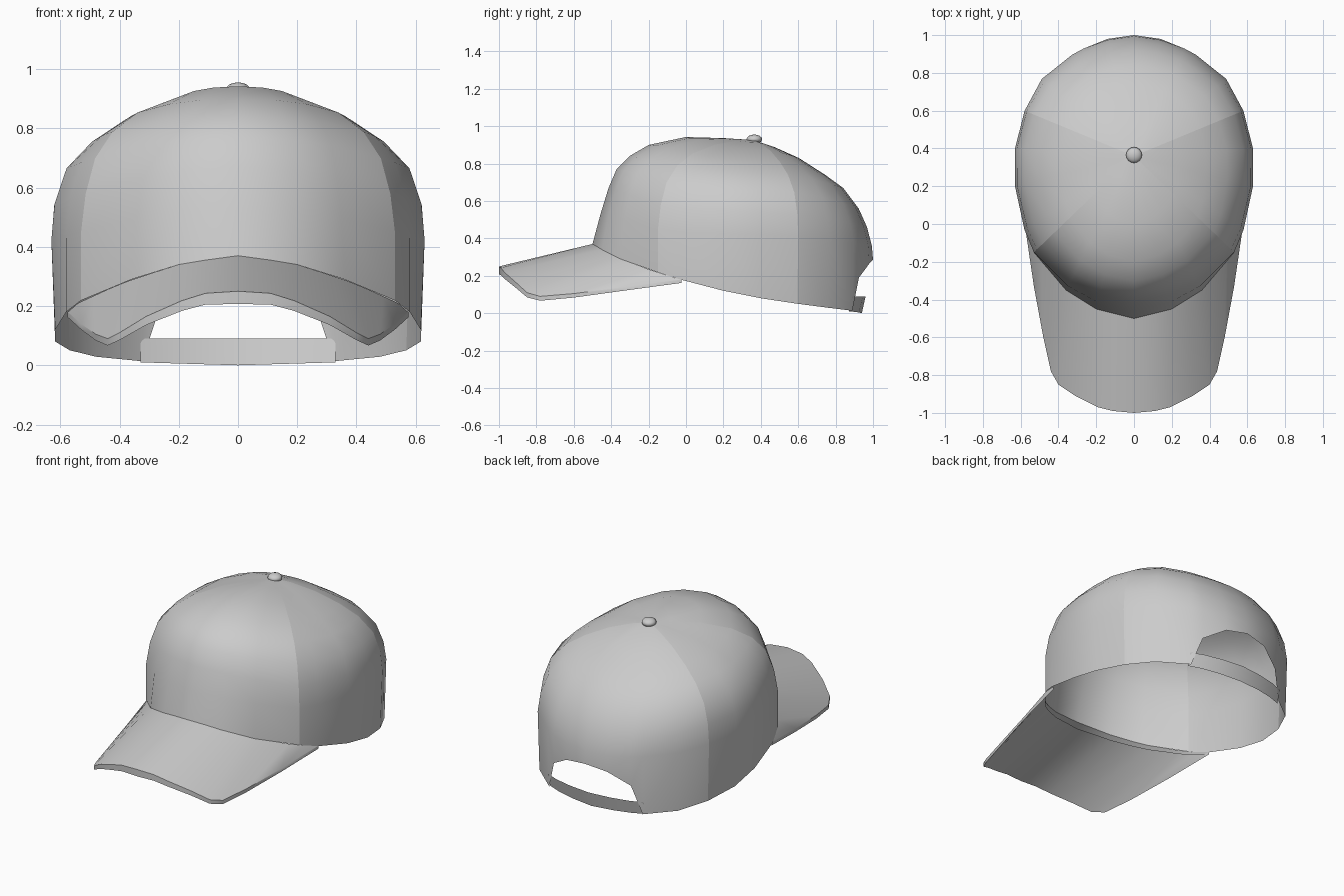
import bpy, bmesh
from mathutils import Vector

if "Cube" in bpy.data.objects:
    bpy.data.objects.remove(bpy.data.objects["Cube"])


def lerp_table(table, v):
    for (a, za), (b, zb) in zip(table, table[1:]):
        if v <= b:
            return za + (zb - za) * (v - a) / (b - a)
    return table[-1][1]


def blend(p, q, t):
    return [(a + (c - a) * t, b + (d - b) * t) for (a, b), (c, d) in zip(p, q)]


def make_object(name, bm, sharp_angle=None):
    # Half mesh on +x, mirrored to the other side
    bmesh.ops.recalc_face_normals(bm, faces=bm.faces)
    mesh = bpy.data.meshes.new(name)
    bm.to_mesh(mesh)
    bm.free()
    ob = bpy.data.objects.new(name, mesh)
    bpy.context.collection.objects.link(ob)
    mod = ob.modifiers.new("Mirror", "MIRROR")
    mod.merge_threshold = 0.002
    for p in mesh.polygons:
        p.use_smooth = True
    if sharp_angle:
        mesh.set_sharp_from_angle(angle=sharp_angle)
    return ob


def bridge(bm, a, b):
    for i in range(len(a) - 1):
        bm.faces.new((a[i], a[i + 1], b[i + 1], b[i]))


# Crown: plan outline, four meridian profiles (radius fraction, z) and rim heights
APEX = Vector((0, 0.36, 0.926))
plan = [(0, -.5), (.2, -.45), (.36, -.35), (.53, -.15), (.58, -.03), (.63, .2), (.63, .4),
        (.58, .6), (.49, .77), (.33, .9), (.27, .933), (.14, .98), (0, 1)]
front = [(.18, .936), (.42, .942), (.65, .9), (.77, .84), (.85, .77), (.9, .67), (.95, .53)]
corner = [(.17, .922), (.4, .903), (.64, .855), (.8, .79), (.91, .7), (.97, .58), (1, .45)]
side = [(.15, .914), (.38, .876), (.6, .818), (.78, .75), (.92, .66), (.985, .54), (1, .42)]
back = [(.17, .89), (.38, .83), (.6, .74), (.75, .67), (.88, .56), (.95, .46), (.99, .36)]
rim = [(-.5, .37), (-.45, .34), (-.35, .29), (-.2, .235), (-.03, .18), (.2, .12),
       (.4, .08), (.6, .05), (.87, .015), (1, .005)]
arch = {10: (.985, .19), 11: (1, .265), 12: (1, .285)}   # back opening
seams = (3, 7)

bm = bmesh.new()
apex = bm.verts.new(APEX)
columns = []
for i, (px, py) in enumerate(plan):
    d = Vector((px, py - APEX.y))
    c = d.y / d.length
    w = c * c
    if c > 0:
        rows = blend(side, back, w)
    elif w < .5:
        rows = blend(side, corner, w * 2)
    else:
        rows = blend(corner, front, w * 2 - 1)
    f_rim = 1 if py < 0 else .98
    rows.append(arch.get(i, (f_rim, lerp_table(rim, APEX.y + d.y * f_rim))))
    columns.append([bm.verts.new((d.x * f, APEX.y + d.y * f, z)) for f, z in rows])
for a, b in zip(columns, columns[1:]):
    bm.faces.new((apex, a[0], b[0]))
    bridge(bm, a, b)
for i in seams:
    col = [apex] + columns[i]
    for a, b in zip(col, col[1:]):
        bm.edges.get((a, b)).smooth = False
make_object("crown", bm)

# Visor: inner edge along the rim, outer edge curved down at the sides
inner = [(0, -.5, .37), (.11, -.473, .355), (.2, -.45, .34), (.31, -.38, .305), (.38, -.325, .281),
         (.44, -.255, .256), (.49, -.195, .233), (.54, -.125, .21), (.574, -.03, .18)]
outer = [(0, -1, .25), (.11, -.99, .243), (.19, -.97, .218), (.31, -.91, .165), (.4, -.85, .11),
         (.44, -.78, .09), (.48, -.6, .105), (.53, -.33, .14), (.575, -.025, .179)]


def drop(pts):
    return [(x, y, z - .043 + .045 * x) for x, y, z in pts]


bm = bmesh.new()
ti, to, bo, bi = [[bm.verts.new(p) for p in pts]
                  for pts in (inner, outer, drop(outer), drop(inner))]
bridge(bm, ti, to)
bridge(bm, to, bo)
bridge(bm, bo, bi)
make_object("visor", bm, 0.6)

# Adjustment strap closing the back opening
path = [(0, .94), (.14, .925), (.25, .9), (.33, .87)]
bm = bmesh.new()
low = [bm.verts.new((x, y, .03 * x)) for x, y in path]
high = [bm.verts.new((x, y + .02, .09)) for x, y in path]
bridge(bm, low, high)
make_object("back_strap", bm)

# Top button
bpy.ops.mesh.primitive_uv_sphere_add(segments=16, ring_count=8, radius=.042,
                                     location=(0, .365, .93))
button = bpy.context.object
button.name = "top_button"
button.scale.z = .6
bpy.ops.object.shade_smooth()
